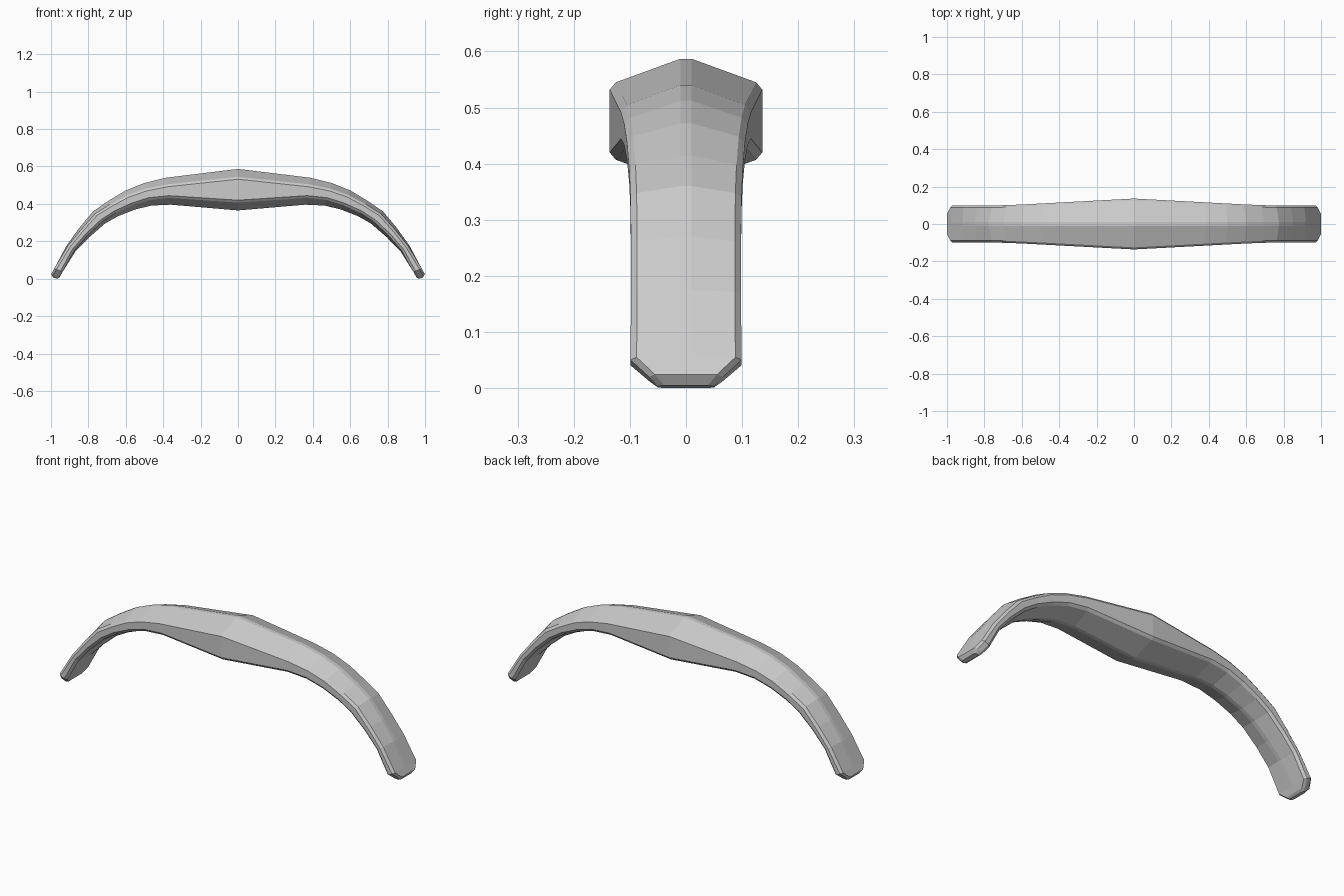
import bpy, bmesh
from mathutils import Vector

if "Cube" in bpy.data.objects:
    bpy.data.objects.remove(bpy.data.objects["Cube"])

# Stations along the right half:
# outer x, outer z, inner x, inner z, half width, crown height
half = [
    (0.000, 0.587, 0.000, 0.365, 0.136, 0.042),
    (0.385, 0.540, 0.360, 0.396, 0.116, 0.036),
    (0.500, 0.512, 0.465, 0.391, 0.110, 0.031),
    (0.600, 0.472, 0.550, 0.370, 0.105, 0.026),
    (0.695, 0.415, 0.640, 0.335, 0.101, 0.021),
    (0.775, 0.360, 0.711, 0.295, 0.099, 0.017),
    (0.850, 0.270, 0.795, 0.222, 0.098, 0.013),
    (0.918, 0.175, 0.868, 0.148, 0.098, 0.007),
    (0.982, 0.055, 0.938, 0.036, 0.099, 0.000),
    (0.999, 0.024, 0.953, 0.009, 0.066, 0.000),   # chamfered tip
    (0.987, 0.005, 0.965, 0.000, 0.050, 0.000),   # rounded tip cap
]
mirrored = [(-a, b, -c, d, w, k) for a, b, c, d, w, k in reversed(half[1:])]
stations = mirrored + half


def section(ox, oz, ix, iz, w, crown):
    """Crowned, bevelled rectangle between the outer and inner points."""
    outer, inner = Vector((ox, 0, oz)), Vector((ix, 0, iz))
    depth = (inner - outer).length
    n = (inner - outer) / depth
    b = min(0.013, depth * 0.25)
    right = [(0.01, 0), (w - 0.011, crown), (w, crown + b),
             (w, depth - crown - b), (w - 0.011, depth - crown), (0.01, depth)]
    loop = right + [(-y, d) for y, d in reversed(right)]
    return [outer + n * d + Vector((0, y, 0)) for y, d in loop]


# Loft the handle through all sections and cap the tips
bm = bmesh.new()
rings = [[bm.verts.new(p) for p in section(*s)] for s in stations]
for r0, r1 in zip(rings, rings[1:]):
    for i in range(len(r0)):
        j = (i + 1) % len(r0)
        bm.faces.new((r0[i], r0[j], r1[j], r1[i]))
bm.faces.new(rings[0])
bm.faces.new(rings[-1])
bmesh.ops.recalc_face_normals(bm, faces=bm.faces)

mesh = bpy.data.meshes.new("arched_handle")
bm.to_mesh(mesh)
bm.free()
bpy.context.collection.objects.link(bpy.data.objects.new("arched_handle", mesh))
